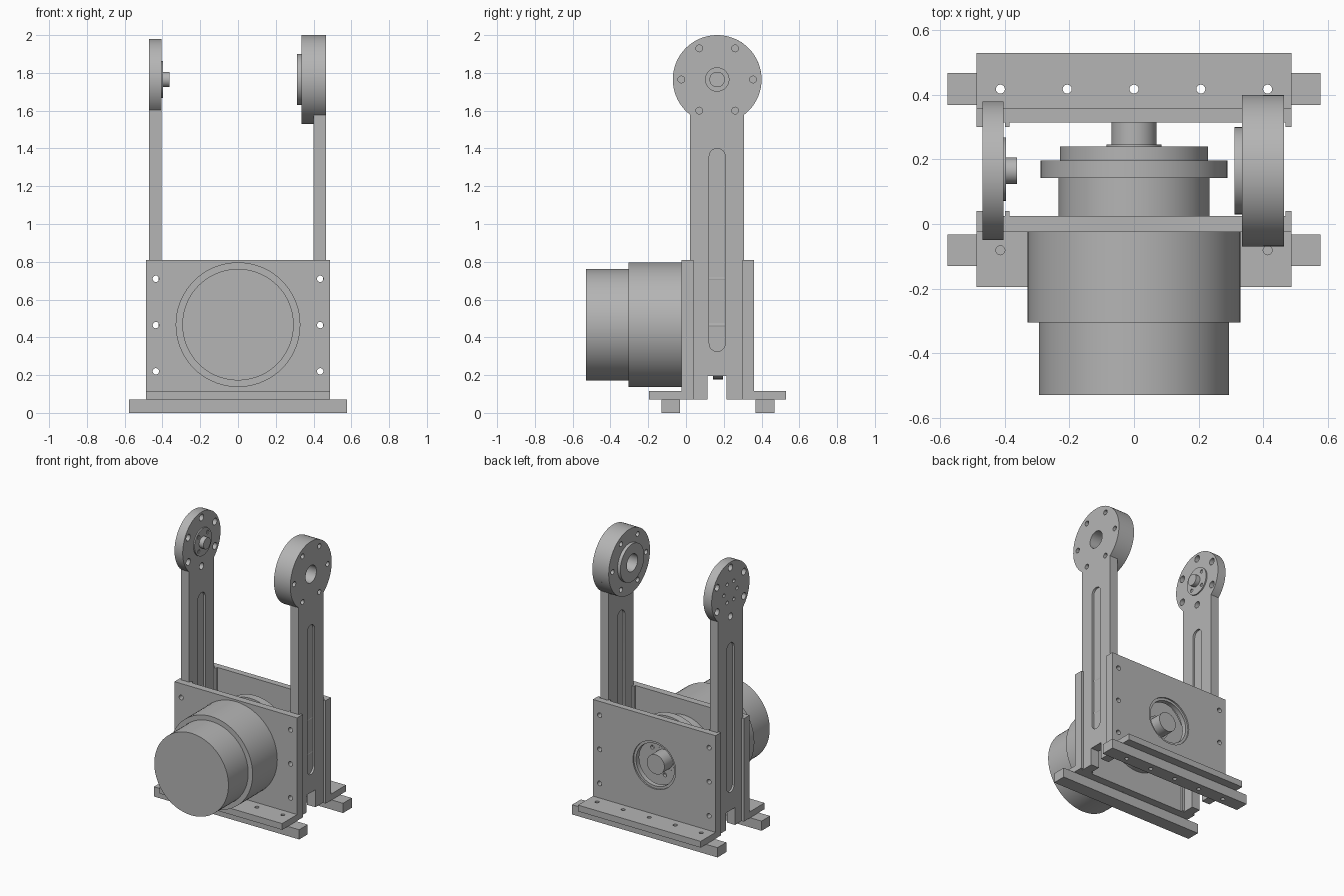
import bpy, bmesh, math
from mathutils import Matrix, Vector

cube = bpy.data.objects.get("Cube")
if cube:
    bpy.data.objects.remove(cube)

grey = bpy.data.materials.new("machined grey")
grey.use_nodes = True
COLOUR = (0.46, 0.46, 0.46, 1)
grey.diffuse_color = COLOUR
grey.node_tree.nodes["Principled BSDF"].inputs["Base Color"].default_value = COLOUR

AXIS_Y, AXIS_Z = 0.165, 1.765     # pivot at the top of the arms
MOTOR_Z = 0.467


def add_box(bm, x0, x1, y0, y1, z0, z1):
    verts = bmesh.ops.create_cube(bm, size=1)["verts"]
    mid = Vector((x0 + x1, y0 + y1, z0 + z1)) / 2
    bmesh.ops.scale(bm, vec=(x1 - x0, y1 - y0, z1 - z0), verts=verts)
    bmesh.ops.translate(bm, vec=mid, verts=verts)


def add_cylinder(bm, axis, start, end, u, v, r, segments=24):
    """Cylinder along an axis; u, v are the other two coordinates in xyz order."""
    turn = {"x": Matrix.Rotation(math.pi / 2, 4, "Y"),
            "y": Matrix.Rotation(math.pi / 2, 4, "X"), "z": Matrix()}[axis]
    mid = (start + end) / 2
    place = {"x": (mid, u, v), "y": (u, mid, v), "z": (u, v, mid)}[axis]
    bmesh.ops.create_cone(bm, cap_ends=True, segments=segments, radius1=r, radius2=r,
                          depth=abs(end - start),
                          matrix=Matrix.Translation(place) @ turn)


def add_profile(bm, points, x0, x1):
    """Extrude a (y, z) outline from x0 to x1."""
    face = bm.faces.new([bm.verts.new((x0, y, z)) for y, z in points])
    out = bmesh.ops.extrude_face_region(bm, geom=[face])["geom"]
    moved = [g for g in out if isinstance(g, bmesh.types.BMVert)]
    bmesh.ops.translate(bm, vec=(x1 - x0, 0, 0), verts=moved)
    bmesh.ops.recalc_face_normals(bm, faces=bm.faces)


def finish(bm, name):
    mesh = bpy.data.meshes.new(name)
    bm.to_mesh(mesh)
    bm.free()
    mesh.materials.append(grey)
    obj = bpy.data.objects.new(name, mesh)
    bpy.context.collection.objects.link(obj)
    return obj


def activate(obj):
    bpy.ops.object.select_all(action="DESELECT")
    obj.select_set(True)
    bpy.context.view_layer.objects.active = obj


def smooth(obj):
    activate(obj)
    bpy.ops.object.shade_smooth_by_angle(angle=math.radians(30))


def cut(obj, cutter_bm):
    cutter = finish(cutter_bm, "cutter")
    cutter.hide_render = True
    mod = obj.modifiers.new("holes", "BOOLEAN")
    mod.operation, mod.solver, mod.object = "DIFFERENCE", "EXACT", cutter
    activate(obj)
    bpy.ops.object.modifier_apply(modifier=mod.name)
    bpy.data.objects.remove(cutter)


def box(name, *size):
    bm = bmesh.new()
    add_box(bm, *size)
    return finish(bm, name)


def cylinder(name, axis, start, end, u, v, r, segments=64):
    bm = bmesh.new()
    add_cylinder(bm, axis, start, end, u, v, r, segments)
    return finish(bm, name)


def ring_holes(bm, axis, start, end, u, v, r, count, offset, size):
    for i in range(count):
        a = offset + i * math.tau / count
        add_cylinder(bm, axis, start, end, u + r * math.cos(a), v + r * math.sin(a), size, 16)


def bolt_holes(bm):
    # Long bolt holes through both plates and the arms
    for x in (-0.435, 0.435):
        for z in (0.22, 0.465, 0.71):
            add_cylinder(bm, "y", -0.1, 0.45, x, z, 0.017, 16)


def arm_outline(r):
    y0, y1 = AXIS_Y - 0.1425, AXIS_Y + 0.1425
    a = math.acos(0.1425 / r)
    arc = [(AXIS_Y + r * math.cos(t), AXIS_Z + r * math.sin(t))
           for t in (-a + i * (math.pi + 2 * a) / 56 for i in range(57))]
    notch = [(y0, 0.07), (0.115, 0.07), (0.115, 0.195), (0.215, 0.195), (0.215, 0.07), (y1, 0.07)]
    return notch + arc


def slot_outline(r, low, high):
    arc = [(r * math.cos(i * math.pi / 16), r * math.sin(i * math.pi / 16)) for i in range(17)]
    return ([(AXIS_Y + y, high - r + z) for y, z in arc]
            + [(AXIS_Y - y, low + r - z) for y, z in arc])


# Upright arms with rounded heads and a shallow slot on each face
def make_arm(name, x0, x1, r, hole_r, hole_size, offset, bore):
    bm = bmesh.new()
    add_profile(bm, arm_outline(r), x0, x1)
    arm = finish(bm, name)
    holes = bmesh.new()
    for a, b in ((x0 - 0.05, x0 + 0.015), (x1 - 0.015, x1 + 0.05)):
        add_profile(holes, slot_outline(0.042, 0.325, 1.4), a, b)
    bolt_holes(holes)
    ring_holes(holes, "x", x0 - 0.05, x1 + 0.05, AXIS_Y, AXIS_Z, hole_r, 6, offset, hole_size)
    if bore:
        add_cylinder(holes, "x", x0 - 0.05, x1 + 0.05, AXIS_Y, AXIS_Z, bore, 32)
    else:
        ring_holes(holes, "x", x0 - 0.05, x0 + 0.02, AXIS_Y, AXIS_Z, 0.075, 6, 0, 0.013)
    cut(arm, holes)
    smooth(arm)


make_arm("left_arm", 0.4, 0.465, 0.235, 0.19, 0.018, 0, 0.062)
make_arm("right_arm", -0.47, -0.405, 0.215, 0.175, 0.024, math.pi / 6, 0)

# Bearing housing on the left arm
housing = cylinder("bearing_housing", "x", 0.335, 0.4, AXIS_Y, AXIS_Z, 0.235)
holes = bmesh.new()
ring_holes(holes, "x", 0.3, 0.45, AXIS_Y, AXIS_Z, 0.19, 6, 0, 0.018)
add_cylinder(holes, "x", 0.3, 0.45, AXIS_Y, AXIS_Z, 0.062, 32)
cut(housing, holes)
smooth(housing)
boss = cylinder("bearing_boss", "x", 0.312, 0.335, AXIS_Y, AXIS_Z, 0.135)
holes = bmesh.new()
add_cylinder(holes, "x", 0.28, 0.36, AXIS_Y, AXIS_Z, 0.062, 32)
cut(boss, holes)
smooth(boss)

# Pivot pin on the right arm
hub = cylinder("pivot_hub", "x", -0.405, -0.396, AXIS_Y + 0.005, AXIS_Z, 0.098)
holes = bmesh.new()
ring_holes(holes, "x", -0.402, -0.38, AXIS_Y + 0.005, AXIS_Z, 0.072, 4, math.pi / 4, 0.013)
cut(hub, holes)
smooth(hub)
smooth(cylinder("pivot_pin", "x", -0.4, -0.362, AXIS_Y, AXIS_Z, 0.041, 32))

# Front and back plates, foot flanges, groove lips and base rails
PLATES = (("front", -0.025, 0.025, 0.04, -0.195, -0.025, -0.13, -0.033),
          ("back", 0.315, 0.36, 0.3, 0.36, 0.53, 0.368, 0.468))
for side, y0, y1, lip, f0, f1, r0, r1 in PLATES:
    plate = box(side + "_plate", -0.488, 0.488, y0, y1, 0.07, 0.81)
    holes = bmesh.new()
    bolt_holes(holes)
    if side == "back":
        add_cylinder(holes, "y", 0.25, 0.4, 0, MOTOR_Z, 0.152, 48)
    cut(plate, holes)
    if side == "back":
        holes = bmesh.new()
        add_cylinder(holes, "y", 0.35, 0.4, 0, MOTOR_Z, 0.17, 48)
        cut(plate, holes)
    smooth(plate)
    inner = y1 if side == "front" else y0
    for sign in (-1, 1):
        for n, (a, b) in enumerate(((0.385, 0.4), (0.47, 0.488))):
            xs = sorted((sign * a, sign * b))
            ys = sorted((inner, lip))
            end = "left" if sign > 0 else "right"
            box(f"{side}_{end}_groove_lip_{n + 1}", *xs, *ys, 0.07, 0.81)
    flange = box(side + "_foot_flange", -0.488, 0.488, f0, f1, 0.07, 0.115)
    rail = box(side + "_base_rail", -0.578, 0.578, r0, r1, 0, 0.07)
    bottom = 0.04 if side == "front" else -0.1
    for part in (flange, rail):
        holes = bmesh.new()
        for i in range(-2, 3):
            add_cylinder(holes, "z", bottom, 0.2, i * 0.207, (r0 + r1) / 2, 0.014, 16)
        cut(part, holes)
        smooth(part)

# Motor: stepped cylinders along the y axis
MOTOR = (("motor_rear_case", -0.53, -0.305, 0.295), ("motor_case", -0.305, -0.025, 0.33),
         ("gearbox_neck", 0.025, 0.142, 0.234), ("gearbox_flange", 0.142, 0.197, 0.289),
         ("gearbox_cap", 0.197, 0.24, 0.23), ("shaft_collar", 0.24, 0.247, 0.085),
         ("output_shaft", 0.247, 0.345, 0.07))
for name, y0, y1, r in MOTOR:
    part = cylinder(name, "y", y0, y1, 0, MOTOR_Z, r, 72)
    holes = bmesh.new()
    if name == "gearbox_flange":
        ring_holes(holes, "y", 0.1, 0.25, 0, MOTOR_Z, 0.261, 8, math.pi / 8, 0.014)
        cut(part, holes)
    elif name == "gearbox_cap":
        ring_holes(holes, "y", 0.22, 0.27, 0, MOTOR_Z, 0.115, 3, -math.pi / 2, 0.014)
        cut(part, holes)
    else:
        holes.free()
    smooth(part)
